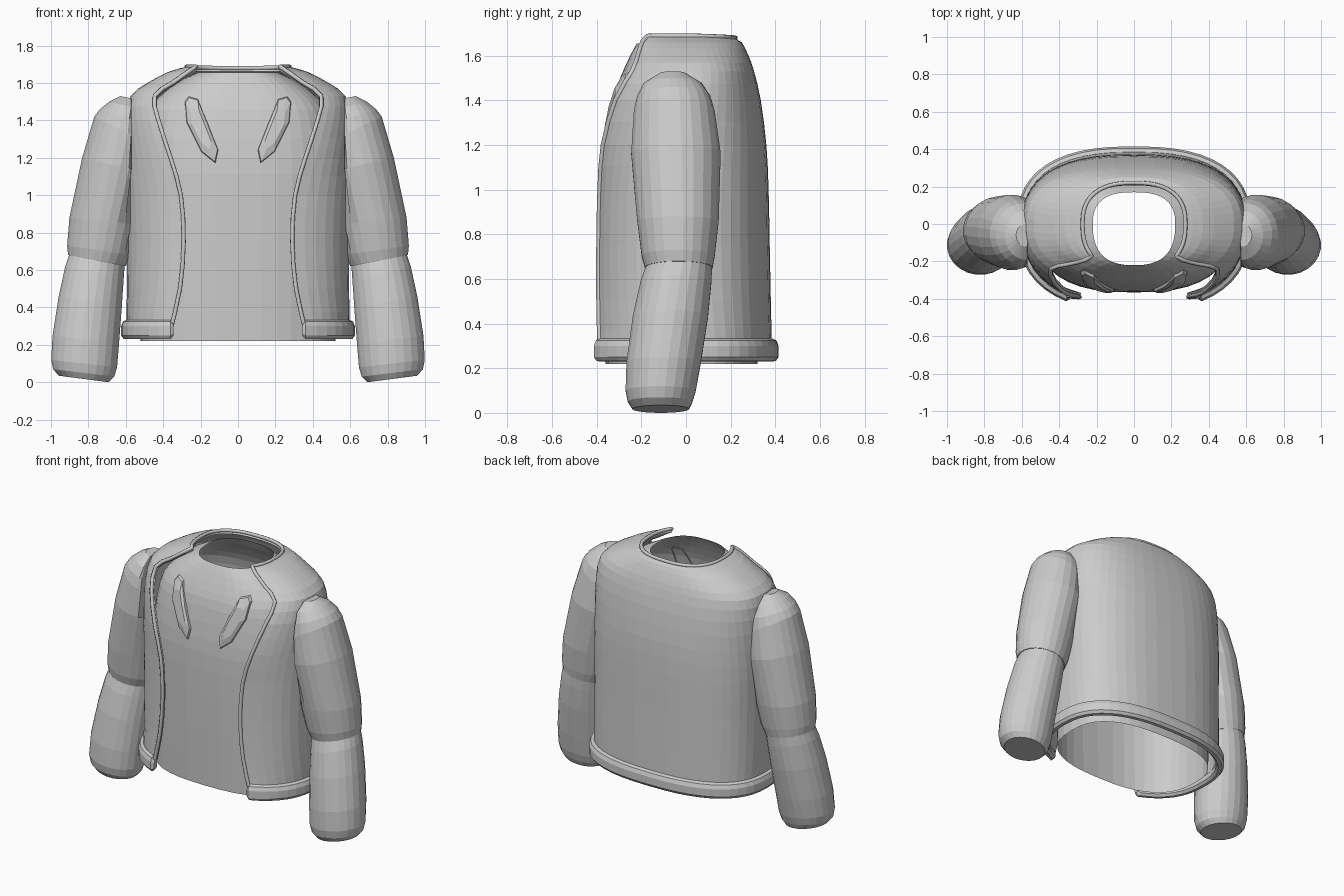
import bpy, bmesh, math

if "Cube" in bpy.data.objects:
    bpy.data.objects.remove(bpy.data.objects["Cube"])

mat = bpy.data.materials.new("light grey cloth")
mat.diffuse_color = (0.6, 0.6, 0.6, 1)
mat.use_nodes = True
mat.node_tree.nodes["Principled BSDF"].inputs["Base Color"].default_value = mat.diffuse_color


def make(name, rings, closed=True, cap_start=False, cap_end=False, mirror=False, solid=0):
    """Loft a list of equal-length point rings into one object."""
    bm = bmesh.new()
    vs = [[bm.verts.new(p) for p in r] for r in rings]
    n = len(rings[0])
    for a, b in zip(vs, vs[1:]):
        for i in range(n if closed else n - 1):
            j = (i + 1) % n
            bm.faces.new((a[i], a[j], b[j], b[i]))
    if cap_start:
        bm.faces.new(vs[0])
    if cap_end:
        bm.faces.new(vs[-1])
    bmesh.ops.recalc_face_normals(bm, faces=bm.faces)
    # thin open shells: make sure the normals point away from the body
    if solid and sum(f.normal.dot(f.calc_center_median()) for f in bm.faces) < 0:
        bmesh.ops.reverse_faces(bm, faces=bm.faces)
    me = bpy.data.meshes.new(name)
    bm.to_mesh(me)
    bm.free()
    me.materials.append(mat)
    ob = bpy.data.objects.new(name, me)
    bpy.context.collection.objects.link(ob)
    if mirror:
        ob.modifiers.new("mirror", 'MIRROR')
    if solid:
        m = ob.modifiers.new("thickness", 'SOLIDIFY')
        m.thickness, m.offset = solid, -1
    return ob


def spow(v, e):
    return math.copysign(abs(v) ** e, v)


def section(t, a, bf, bb, n):
    """Point on a squarish oval with separate front and back depths."""
    s = spow(math.sin(t), 2 / n)
    return a * spow(math.cos(t), 2 / n), s * (bb if s > 0 else bf)


def lerp_rings(keys, steps):
    """Catmull-Rom smoothing between key rows."""
    out = []
    for i in range(len(keys) - 1):
        p = [keys[max(0, min(len(keys) - 1, i + k))] for k in (-1, 0, 1, 2)]
        for s in range(steps):
            u = s / steps
            out.append([0.5 * (2 * b + (c - a) * u + (2 * a - 5 * b + 4 * c - d) * u * u
                               + (3 * b - a - 3 * c + d) * u ** 3) for a, b, c, d in zip(*p)])
    return out + [list(keys[-1])]


# shirt: z, half width, front depth, back depth
shirt = [(0.22, .52, .36, .32), (0.6, .525, .365, .325), (1.0, .53, .365, .33), (1.2, .53, .355, .32),
         (1.4, .50, .325, .295), (1.5, .45, .295, .26), (1.6, .33, .25, .20), (1.655, .22, .22, .17)]
rings = []
for z, a, f, b in lerp_rings(shirt, 2):
    rings.append([(*section(2 * math.pi * i / 40, a, f, b, 2.6), z) for i in range(40)])
make("shirt", rings)

# open jacket: z, half width, back depth, x and y of the front edge
jacket = [(0.28, .595, .385, .36, -.385), (0.5, .595, .38, .31, -.39), (0.75, .595, .375, .29, -.39),
          (1.0, .60, .37, .305, -.385), (1.2, .60, .36, .36, -.37), (1.4, .60, .335, .425, -.315),
          (1.53, .575, .305, .445, -.24), (1.60, .485, .28, .35, -.215), (1.66, .37, .25, .265, -.195),
          (1.687, .275, .22, .225, -.17)]
N = 2.5
COLS = 40


def open_ring(a, bb, xe, ye):
    """Ring running from the right front edge round the back to the left one."""
    r = xe / a
    bf = -ye / (1 - r ** N) ** (1 / N)
    tf = math.acos(r ** (N / 2))
    return [section(-tf + (math.pi + 2 * tf) * i / COLS, a, bf, bb, N) for i in range(COLS + 1)]


rings = []
for z, a, bb, xe, ye in lerp_rings(jacket, 2):
    dip = 0.008 if z > 1.67 else 0
    rings.append([(x, y, z - dip * max(0, y / bb) ** 2) for x, y in open_ring(a, bb, xe, ye)])
make("jacket", rings, closed=False, solid=0.022)

# piping along the front edges and round the neck
path = [r[0] for r in rings] + rings[-1][1:-1] + [r[-1] for r in reversed(rings)]
cu = bpy.data.curves.new("edge_piping", 'CURVE')
cu.dimensions = '3D'
cu.bevel_depth, cu.bevel_resolution, cu.use_fill_caps = 0.012, 1, True
sp = cu.splines.new('POLY')
sp.points.add(len(path) - 1)
for p, q in zip(sp.points, path):
    p.co = (*q, 1)
cu.materials.append(mat)
bpy.context.collection.objects.link(bpy.data.objects.new("edge_piping", cu))

# rounded hem band: outward offset and height
profile = [(-.025, .245), (-.01, .23), (.012, .232), (.025, .25), (.025, .30),
           (.015, .325), (-.005, .333), (-.025, .32)]
rows = [[(x, y, z) for x, y in open_ring(.60 + o, .39 + o, .362, -.388 - o)] for o, z in profile]
cols = [[row[i] for row in rows] for i in range(COLS + 1)]


def shrink(col, dx):
    """Small rounded end beyond the last section."""
    c = [sum(p[k] for p in col) / len(col) for k in range(3)]
    return [(c[0] + (p[0] - c[0]) * .6 + dx, c[1] + (p[1] - c[1]) * .6, c[2] + (p[2] - c[2]) * .6) for p in col]


make("hem_band", [shrink(cols[0], -.018)] + cols + [shrink(cols[-1], .018)], cap_start=True, cap_end=True)


# sleeves: inner x, inner z, outer x, outer z, front y, back y of each tilted ring;
# the inner side is cut flat where it meets the body
def sleeve(name, keys, sides=24):
    rings = []
    for xi, zi, xo, zo, y0, y1 in keys:
        ring = []
        for k in range(sides):
            t = 2 * math.pi * (k + .5) / sides
            v = .5 + .5 * math.sin(t)
            x = max(.57, xi + (xo - xi) * (.5 + .5 * math.cos(t)))
            ring.append((x, y0 + (y1 - y0) * v, zi + (zo - zi) * (x - xi) / (xo - xi)))
        rings.append(ring)
    make(name, rings, cap_start=True, cap_end=True, mirror=True)


sleeve("upper_sleeves", [
    (.53, 1.51, .63, 1.53, -.12, .0), (.48, 1.45, .69, 1.50, -.19, .07), (.46, 1.37, .74, 1.46, -.22, .11),
    (.45, 1.27, .77, 1.42, -.235, .13), (.47, 1.12, .835, 1.20, -.247, .157), (.53, .84, .903, .88, -.22, .148),
    (.57, .68, .915, .73, -.20, .13), (.60, .62, .91, .68, -.185, .12)])
sleeve("lower_sleeves", [
    (.63, .66, .89, .72, -.16, .095), (.605, .62, .905, .68, -.183, .118), (.61, .55, .925, .62, -.205, .115),
    (.62, .40, .96, .46, -.24, .1), (.635, .20, .993, .25, -.268, .068), (.645, .08, 1.0, .12, -.272, .045),
    (.66, .03, .99, .07, -.262, .03), (.69, .0, .96, .035, -.24, .015)])

# raised chest patches: outline in x, z laid on the shirt front
outline = [(.265, 1.53), (.215, 1.515), (.16, 1.38), (.105, 1.24), (.12, 1.17), (.195, 1.23), (.275, 1.39),
           (.285, 1.50)]


def front_y(x, z):
    for p, q in zip(shirt, shirt[1:]):
        if p[0] <= z <= q[0]:
            u = (z - p[0]) / (q[0] - p[0])
            a, f = p[1] + (q[1] - p[1]) * u, p[2] + (q[2] - p[2]) * u
            return -f * (1 - (x / a) ** 2.6) ** (1 / 2.6)
    return -.36


cx, cz = .2, 1.36
rings = []
for s, lift in ((1, -.003), (.95, .016), (.6, .026)):
    pts = [(cx + (x - cx) * s, cz + (z - cz) * s) for x, z in outline]
    rings.append([(x, front_y(x, z) - lift, z) for x, z in pts])
make("chest_patches", rings, cap_end=True, mirror=True)
